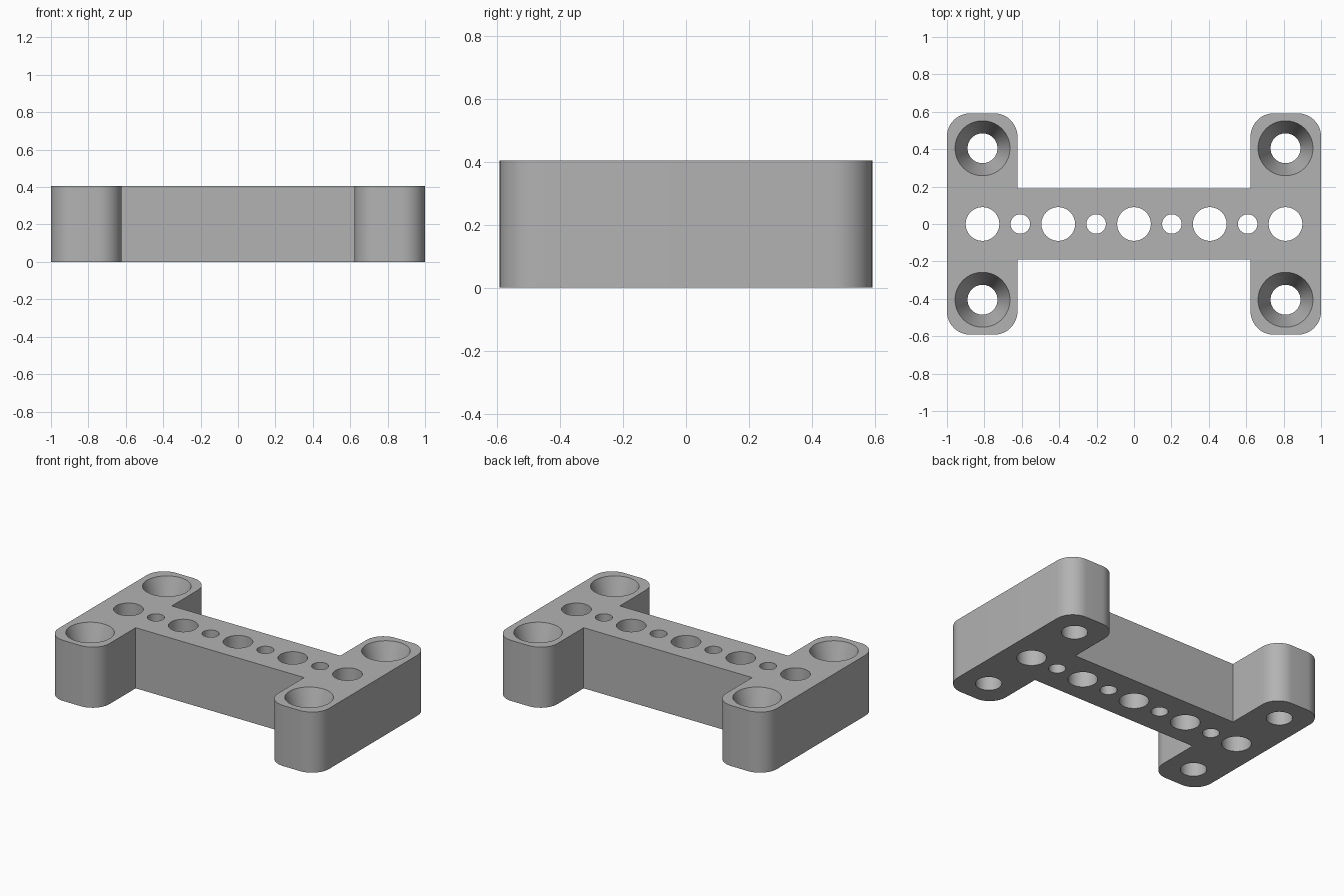
import bpy, bmesh
from math import cos, sin, pi, radians

cube = bpy.data.objects.get("Cube")
if cube:
    bpy.data.objects.remove(cube, do_unlink=True)

HEIGHT = 0.405
PITCH = 0.405
HALF_X, HALF_Y = 1.0, 0.592
LEG_INNER, BAR_HALF, CORNER = 0.623, 0.191, 0.125
SEGMENTS = 64

grey = bpy.data.materials.new("plain grey")
grey.use_nodes = True
colour = (0.45, 0.45, 0.45, 1)
grey.diffuse_color = colour
grey.node_tree.nodes["Principled BSDF"].inputs["Base Color"].default_value = colour


def make_object(name, bm):
    bmesh.ops.recalc_face_normals(bm, faces=bm.faces)
    mesh = bpy.data.meshes.new(name)
    bm.to_mesh(mesh)
    bm.free()
    mesh.materials.append(grey)
    obj = bpy.data.objects.new(name, mesh)
    bpy.context.collection.objects.link(obj)
    return obj


def arc(cx, cy, start, end, steps=12):
    angles = [radians(start + (end - start) * i / steps) for i in range(steps + 1)]
    return [(cx + CORNER * cos(a), cy + CORNER * sin(a)) for a in angles]


def add_hole(bm, x, y, profile):
    """Closed turned solid from (radius, z) pairs, bottom to top."""
    rings = [[bm.verts.new((x + r * cos(2 * pi * i / SEGMENTS),
                            y + r * sin(2 * pi * i / SEGMENTS), z))
              for i in range(SEGMENTS)] for r, z in profile]
    for low, high in zip(rings, rings[1:]):
        for i in range(SEGMENTS):
            j = (i + 1) % SEGMENTS
            bm.faces.new((low[i], low[j], high[j], high[i]))
    bm.faces.new(rings[0][::-1])
    bm.faces.new(rings[-1])


# H-shaped outline: one quarter, then mirrored
quarter = [(LEG_INNER, BAR_HALF)]
quarter += arc(LEG_INNER + CORNER, HALF_Y - CORNER, 180, 90)
quarter += arc(HALF_X - CORNER, HALF_Y - CORNER, 90, 0)
right_half = quarter + [(x, -y) for x, y in reversed(quarter)]
outline = right_half + [(-x, y) for x, y in reversed(right_half)]

bm = bmesh.new()
base = bm.faces.new([bm.verts.new((x, y, 0)) for x, y in outline])
top = bmesh.ops.extrude_face_region(bm, geom=[base])
bmesh.ops.translate(bm, vec=(0, 0, HEIGHT),
                    verts=[v for v in top["geom"] if isinstance(v, bmesh.types.BMVert)])
bracket = make_object("bracket", bm)

# Row of alternating large and small through holes
bm = bmesh.new()
for i in range(-4, 5):
    radius = 0.09 if i % 2 == 0 else 0.052
    add_hole(bm, i * PITCH / 2, 0, [(radius, -0.1), (radius, HEIGHT + 0.1)])

# Tapered screw holes in the four legs
screw = [(0.08, -0.1), (0.08, HEIGHT / 2), (0.147, HEIGHT), (0.147, HEIGHT + 0.1)]
for sx in (-1, 1):
    for sy in (-1, 1):
        add_hole(bm, sx * 2 * PITCH, sy * PITCH, screw)
cutter = make_object("hole_cutter", bm)
cutter.hide_render = True

# Cut the holes, then drop the cutter
cut = bracket.modifiers.new("holes", "BOOLEAN")
cut.operation = "DIFFERENCE"
cut.solver = "EXACT"
cut.object = cutter
bpy.ops.object.select_all(action="DESELECT")
bracket.select_set(True)
bpy.context.view_layer.objects.active = bracket
bpy.ops.object.modifier_apply(modifier=cut.name)
bpy.data.objects.remove(cutter, do_unlink=True)
bpy.ops.object.shade_smooth_by_angle(angle=radians(15))
